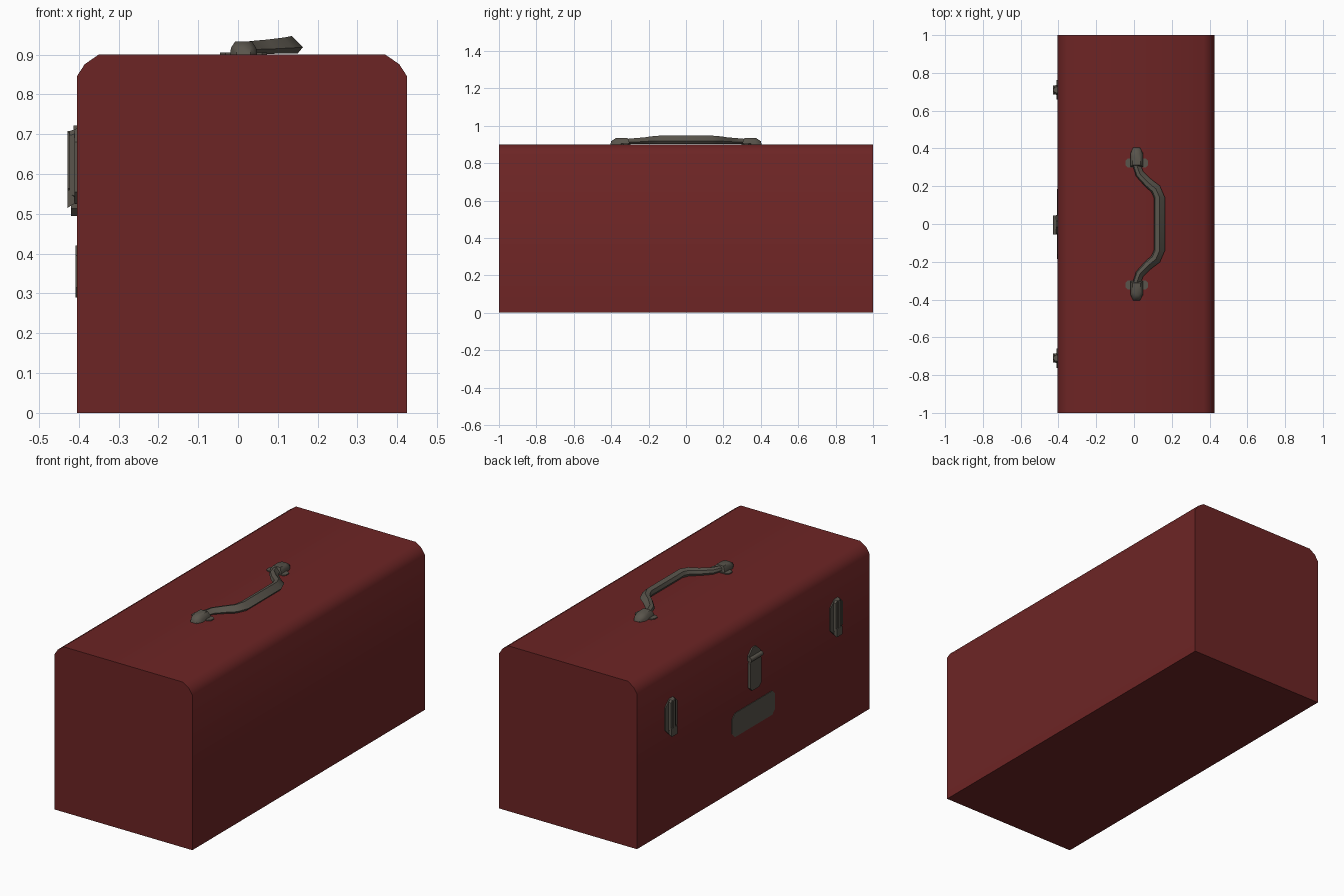
import bpy, bmesh, math
from mathutils import Vector

if "Cube" in bpy.data.objects:
    bpy.data.objects.remove(bpy.data.objects["Cube"])


def material(name, rgb):
    m = bpy.data.materials.new(name)
    m.diffuse_color = (*rgb, 1)
    m.use_nodes = True
    m.node_tree.nodes["Principled BSDF"].inputs["Base Color"].default_value = m.diffuse_color
    return m


RED = material("dark red paint", (0.152, 0.018, 0.018))
METAL = material("dull grey metal", (0.100, 0.090, 0.072))


def loft(name, rings, mat, smooth=None):
    """Skin a list of equal-length closed rings and cap both ends."""
    bm = bmesh.new()
    vs = [[bm.verts.new(p) for p in r] for r in rings]
    n = len(vs[0])
    for a, b in zip(vs, vs[1:]):
        for i in range(n):
            bm.faces.new((a[i], a[(i + 1) % n], b[(i + 1) % n], b[i]))
    bm.faces.new(vs[0])
    bm.faces.new(vs[-1])
    bmesh.ops.recalc_face_normals(bm, faces=bm.faces)
    me = bpy.data.meshes.new(name)
    bm.to_mesh(me)
    bm.free()
    me.materials.append(mat)
    ob = bpy.data.objects.new(name, me)
    bpy.context.collection.objects.link(ob)
    if smooth:
        bpy.ops.object.select_all(action='DESELECT')
        ob.select_set(True)
        bpy.context.view_layer.objects.active = ob
        bpy.ops.object.shade_smooth_by_angle(angle=math.radians(smooth))
    return ob


SIDE = -0.405  # plane of the side carrying the latches


def side_plate(name, outline, out, inset=0.0):
    """Plate on the latch side from a (y, z) outline; inset tapers its front."""
    cy = sum(p[0] for p in outline) / len(outline)
    cz = sum(p[1] for p in outline) / len(outline)
    hy = max(abs(p[0] - cy) for p in outline)
    hz = max(abs(p[1] - cz) for p in outline)
    front = [(SIDE - out, cy + (y - cy) * (1 - inset / hy), cz + (z - cz) * (1 - inset / hz))
             for y, z in outline]
    back = [(SIDE + 0.005, y, z) for y, z in outline]
    return loft(name, [back, front], METAL)


def octagon(cy, z0, z1, hw, c):
    return [(cy - hw, z0 + c), (cy - hw + c, z0), (cy + hw - c, z0), (cy + hw, z0 + c),
            (cy + hw, z1 - c), (cy + hw - c, z1), (cy - hw + c, z1), (cy - hw, z1 - c)]


# box body: profile with softened top edges, extruded along y
profile = [(-0.405, 0), (0.425, 0), (0.425, 0.845), (0.405, 0.876), (0.37, 0.9),
           (-0.35, 0.9), (-0.385, 0.876), (-0.405, 0.845)]
loft("box_body", [[(x, y, z) for x, z in profile] for y in (-1, 1)], RED, 50)

# two side latches: thin backing plate, raised lever and lower lip
for s, tag in ((-1, "front"), (1, "rear")):
    cy = 0.71 * s
    side_plate(f"latch_plate_{tag}", octagon(cy, 0.525, 0.71, 0.052, 0.03), 0.006)
    side_plate(f"latch_lever_{tag}", octagon(cy, 0.53, 0.716, 0.03, 0.012), 0.018, 0.008)
    side_plate(f"latch_rib_{tag}", octagon(cy, 0.56, 0.708, 0.009, 0.004), 0.023)
    lip = [(SIDE + 0.005, 0.56), (SIDE - 0.023, 0.56), (SIDE - 0.023, 0.515), (SIDE + 0.005, 0.533)]
    loft(f"latch_lip_{tag}", [[(x, cy + d, z) for x, z in lip] for d in (-0.024, 0.024)], METAL)

# central hasp: pointed hinge leaf, hinge pin and hanging strap
side_plate("hasp_leaf", [(-0.052, 0.66), (0.048, 0.66), (0.048, 0.69), (0.015, 0.722),
                         (-0.015, 0.722), (-0.052, 0.69)], 0.008)
side_plate("hasp_strap", octagon(-0.003, 0.495, 0.665, 0.048, 0.018), 0.014)
pin = [(SIDE - 0.010 + 0.013 * math.cos(a), 0.668 + 0.013 * math.sin(a))
       for a in (i * math.pi / 4 for i in range(8))]
loft("hasp_pin", [[(x, y, z) for x, z in pin] for y in (-0.056, 0.046)], METAL, 50)

# maker's plate, left blank
side_plate("blank_plate", octagon(0, 0.29, 0.42, 0.185, 0.025), 0.003)

# carrying handle: swept six-sided bar, leaning to one side
half = [(0.014, 0.37, 0.914, 0.020, 0.013), (0.014, 0.31, 0.916, 0.020, 0.014),
        (0.030, 0.265, 0.918, 0.023, 0.016), (0.075, 0.218, 0.920, 0.025, 0.018),
        (0.115, 0.185, 0.923, 0.028, 0.020), (0.134, 0.14, 0.925, 0.029, 0.022)]
path = half + [(x, -y, z, w, h) for x, y, z, w, h in reversed(half)]
section = [(0.05, 1), (1, -0.3), (0.55, -1), (-0.55, -1), (-1, -0.2), (-0.75, 0.65)]
rings = []
for i, (x, y, z, w, h) in enumerate(path):
    a, b = path[max(i - 1, 0)], path[min(i + 1, len(path) - 1)]
    t = Vector((b[0] - a[0], b[1] - a[1], 0)).normalized()
    side = Vector((-t.y, t.x, 0))
    rings.append([Vector((x, y, z)) + side * (u * w) + Vector((0, 0, v * h)) for u, v in section])
loft("carry_handle", rings, METAL, 40)

# handle sockets and their screw ears
for s, tag in ((-1, "front"), (1, "rear")):
    foot = [(-0.020, 0.302), (0.048, 0.302), (0.048, 0.375), (0.032, 0.405),
            (-0.004, 0.405), (-0.020, 0.375)]
    loft(f"handle_socket_{tag}",
         [[(0.014 + (x - 0.014) * k, s * (0.33 + (y - 0.33) * k), z) for x, y in foot]
          for k, z in ((1, 0.898), (0.93, 0.917), (0.62, 0.933))], METAL, 50)
    ears = [(-0.045, 0.31), (-0.032, 0.298), (0.060, 0.298), (0.073, 0.31),
            (0.073, 0.335), (0.060, 0.348), (-0.032, 0.348), (-0.045, 0.335)]
    loft(f"handle_ears_{tag}", [[(x, s * y, z) for x, y in ears] for z in (0.898, 0.905)], METAL)
